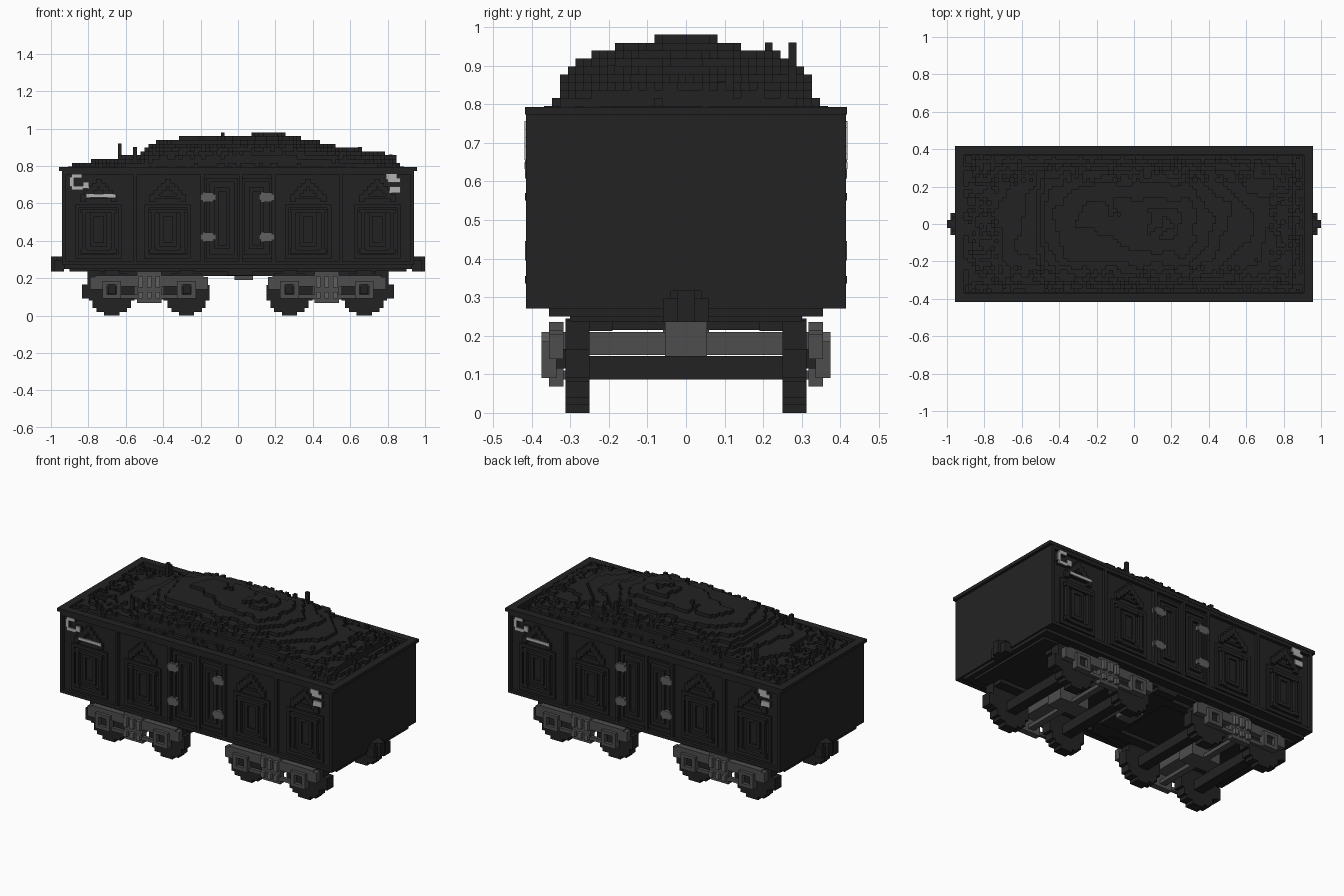
import bpy, bmesh, math, random
from mathutils import Vector, noise

random.seed(4)
if "Cube" in bpy.data.objects:
    bpy.data.objects.remove(bpy.data.objects["Cube"])

V = 2 / 98  # size of one block


def material(name, value):
    m = bpy.data.materials.new(name)
    m.use_nodes = True
    colour = (value, value, value, 1)
    m.diffuse_color = colour
    bsdf = m.node_tree.nodes["Principled BSDF"]
    bsdf.inputs["Base Color"].default_value = colour
    bsdf.inputs["Roughness"].default_value = 0.9
    return m


BLACK = material("soot black", 0.0165)
GREY = material("iron grey", 0.075)
STEEL = material("worn steel", 0.115)
PALE = material("faded paint", 0.45)


def finish(name, bm, mat):
    mesh = bpy.data.meshes.new(name)
    bm.to_mesh(mesh)
    bm.free()
    mesh.materials.append(mat)
    ob = bpy.data.objects.new(name, mesh)
    bpy.context.collection.objects.link(ob)
    return ob


def add_box(bm, x0, x1, y0, y1, z0, z1):
    verts = bmesh.ops.create_cube(bm, size=1)["verts"]
    size = Vector((abs(x1 - x0), abs(y1 - y0), abs(z1 - z0)))
    mid = Vector((x0 + x1, y0 + y1, z0 + z1)) / 2
    for v in verts:
        v.co = v.co * size + mid


def part(name, mat, boxes, turned=False):
    """One object from boxes; turned adds a copy rotated half a turn about z."""
    bm = bmesh.new()
    for x0, x1, y0, y1, z0, z1 in boxes:
        add_box(bm, x0, x1, y0, y1, z0, z1)
        if turned:
            add_box(bm, -x0, -x1, -y0, -y1, z0, z1)
    return finish(name, bm, mat)


def plate(x0, x1, z0, z1, out=0.415):
    """Box standing on the front wall."""
    return (x0, x1, -out, -0.39, z0, z1)


def frame(cx, cz, hw, hh, t, out):
    """Rectangular border standing on the front wall."""
    return [plate(cx - hw, cx + hw, cz + hh - t, cz + hh, out),
            plate(cx - hw, cx + hw, cz - hh, cz - hh + t, out),
            plate(cx - hw, cx - hw + t, cz - hh + t, cz + hh - t, out),
            plate(cx + hw - t, cx + hw, cz - hh + t, cz + hh - t, out)]


# Body tub and overhanging rim
part("body", BLACK, [(-0.94, 0.94, -0.395, 0.395, 0.27, 0.73),
                     (-0.94, -0.90, -0.395, 0.395, 0.73, 0.775),
                     (0.90, 0.94, -0.395, 0.395, 0.73, 0.775),
                     (-0.90, 0.90, -0.395, -0.37, 0.73, 0.775),
                     (-0.90, 0.90, 0.37, 0.395, 0.73, 0.775)])
part("rim", BLACK, [(-0.957, 0.957, -0.417, -0.37, 0.773, 0.793),
                    (-0.957, 0.957, 0.37, 0.417, 0.773, 0.793),
                    (-0.957, -0.91, -0.37, 0.37, 0.773, 0.793),
                    (0.91, 0.957, -0.37, 0.37, 0.773, 0.793)])

# Side posts and rails
posts = [plate(x - 0.01, x + 0.01, 0.27, 0.775) for x in (-0.93, -0.55, -0.19, 0.015, 0.19, 0.55, 0.93)]
posts += [plate(-0.94, 0.94, 0.27, 0.29), plate(-0.94, 0.94, 0.753, 0.775)]
part("side_posts", BLACK, posts, True)

# Four bays with nested frames, latches and a stepped gable
panels, latches = [], []
for cx in (-0.745, -0.375, 0.375, 0.745):
    panels += frame(cx, 0.45, 0.125, 0.145, V, 0.405)
    panels += frame(cx, 0.45, 0.088, 0.12, V, 0.415)
    panels += frame(cx, 0.46, 0.045, 0.09, V, 0.405)
    for k in range(5):
        for s in (-1, 1):
            panels.append(plate(cx + s * k * V - V / 2 - 0.005, cx + s * k * V + V / 2 + 0.005,
                                0.69 - k * V, 0.73 - k * V, 0.412))
    panels.append(plate(cx - 0.095, cx + 0.095, 0.625, 0.64, 0.405))
    for z in (0.345, 0.56):
        for s in (-1, 1):
            latches.append(plate(cx + s * 0.077 - 0.02, cx + s * 0.077 + 0.02, z - 0.01, z + 0.01, 0.417))
part("bay_panels", BLACK, panels, True)
part("bay_latches", BLACK, latches, True)

# Centre doors and hinges
doors = []
for cx in (-0.085, 0.1):
    doors += frame(cx, 0.52, 0.085, 0.215, V, 0.405)
    doors += frame(cx, 0.52, 0.04, 0.165, V, 0.412)
part("centre_doors", BLACK, doors, True)
hinges = []
for cx in (-0.16, 0.152):
    for z in (0.42, 0.632):
        hinges += [plate(cx - 0.04, cx + 0.04, z - 0.014, z + 0.014, 0.417),
                   plate(cx - 0.028, cx + 0.028, z - 0.025, z + 0.025, 0.417)]
part("hinges", STEEL, hinges, True)

# Worn paint patches on the side corners
spots = [(-0.89, -0.835, 0.735, 0.755), (-0.9, -0.878, 0.69, 0.74), (-0.89, -0.83, 0.672, 0.692),
         (-0.83, -0.797, 0.68, 0.715), (-0.81, -0.655, 0.632, 0.65),
         (0.79, 0.85, 0.728, 0.757), (0.80, 0.868, 0.712, 0.735), (0.81, 0.87, 0.656, 0.69)]
part("paint_patches", PALE, [(a, b, -0.418, -0.413, c, d) for a, b, c, d in spots], True)
part("patch_backing", BLACK, [plate(a, b, c, d, 0.413) for a, b, c, d in spots], True)


# Heap of coal as a stepped height field
def lookup(points, t):
    for (a, h), (b, g) in zip(points, points[1:]):
        if t <= b:
            return h + (g - h) * max(0, (t - a) / (b - a))
    return points[-1][1]


ALONG = [(-0.91, 0.78), (-0.86, 0.80), (-0.67, 0.84), (-0.53, 0.865), (-0.46, 0.92), (-0.36, 0.95),
         (0.05, 0.965), (0.28, 0.965), (0.36, 0.94), (0.50, 0.91), (0.65, 0.885), (0.84, 0.845), (0.86, 0.79), (0.91, 0.76)]
ACROSS = [(0, 1), (0.10, 0.97), (0.20, 0.87), (0.27, 0.72), (0.315, 0.52), (0.335, 0.24), (0.36, 0.08), (0.37, 0.03)]
NX, NY = 89, 36
heights = {}
for i in range(NX):
    for j in range(NY):
        x, y = (i + 0.5 - NX / 2) * V, (j + 0.5 - NY / 2) * V
        h = 0.755 + (lookup(ALONG, x) - 0.755) * lookup(ACROSS, abs(y))
        h += 0.012 * noise.noise(Vector((x * 9, y * 9, 1.7)))
        if abs(y) > 0.22 or abs(x) > 0.72:
            h += random.uniform(-0.014, 0.014)
        heights[i, j] = max(0.735, min(0.96, round(h / V) * V))
# a few tall lumps
for x, y, h in ((-0.64, 0.22, 0.92), (-0.64, 0.24, 0.90), (0.28, 0.28, 0.96), (0.24, 0.22, 0.96), (-0.56, -0.26, 0.90),
                (0.66, -0.2, 0.90), (0.10, 0.02, 0.98), (-0.08, 0.05, 0.98), (0.82, 0.1, 0.86)):
    heights[int(x / V + NX / 2), int(y / V + NY / 2)] = h
for i in range(NX):
    for j in range(NY):
        x, y = (i + 0.5 - NX / 2) * V, (j + 0.5 - NY / 2) * V
        if 0.08 < x < 0.25 and abs(y) < 0.09 and noise.noise(Vector((x * 14, y * 14, 5))) > -0.1:
            heights[i, j] = 0.98

bm = bmesh.new()
for (i, j), h in heights.items():
    x0, y0 = (i - NX / 2) * V, (j - NY / 2) * V
    c = [(x0, y0), (x0 + V, y0), (x0 + V, y0 + V), (x0, y0 + V)]
    bm.faces.new([bm.verts.new((*p, h)) for p in c])
    for k, (di, dj) in enumerate(((0, -1), (1, 0), (0, 1), (-1, 0))):
        g = heights.get((i + di, j + dj), 0.725)
        if g < h - 0.001:
            a, b = c[k], c[(k + 1) % 4]
            bm.faces.new([bm.verts.new(p) for p in ((*a, g), (*b, g), (*b, h), (*a, h))])
finish("coal_heap", bm, BLACK)

# Underframe, end couplers and hanging box
part("underframe", BLACK, [(-0.93, 0.93, -0.355, 0.355, 0.25, 0.275), (-0.9, 0.9, -0.30, 0.30, 0.235, 0.252),
                           (-0.8, 0.8, -0.25, -0.19, 0.212, 0.24), (-0.8, 0.8, 0.19, 0.25, 0.212, 0.24)])
part("couplers", BLACK, [(0.93, 0.98, -0.06, 0.06, 0.235, 0.297), (0.93, 0.97, -0.04, 0.04, 0.297, 0.317),
                         (0.97, 1.0, -0.022, 0.022, 0.235, 0.317)], True)
part("hanging_box", BLACK, [(-0.06, 0.08, -0.3, 0.3, 0.215, 0.24)])
part("hanging_box_foot", GREY, [(-0.02, 0.08, -0.06, 0.06, 0.19, 0.217)])

# Two bogies with stepped wheels, axles, cross beams and side frames
wheels, axles, beams, frames, bosses, hubs, brakes = [], [], [], [], [], [], []
R, WZ = 0.122, 0.122
for cx in (-0.475, 0.475):
    out = -1 if cx < 0 else 1
    for wx in (cx - 0.2, cx + 0.2):
        axles.append((wx - 0.032, wx + 0.032, -0.31, 0.31, 0.087, 0.148))
        for s in (-1, 1):
            for k in range(-6, 6):
                x = (k + 0.5) * V
                half = max(2, round(math.sqrt(max(0, R * R - x * x)) / V)) * V
                wheels.append((wx + k * V, wx + (k + 1) * V, s * 0.25, s * 0.312, max(0, WZ - half), min(0.25, WZ + half)))
            hubs.append((wx - 0.02, wx + 0.02, s * 0.31, s * 0.36, 0.115, 0.165))
            # axle box border
            for a, b, c, d in ((-0.05, 0.05, 0.165, 0.185), (-0.05, 0.05, 0.09, 0.112),
                               (-0.05, -0.025, 0.1, 0.18), (0.025, 0.05, 0.1, 0.18)):
                frames.append((wx + a, wx + b, s * 0.335, s * 0.375, c, d))
    for s in (-1, 1):
        brakes.append((cx + out * 0.31, cx + out * 0.358, s * 0.25, s * 0.312, 0.09, 0.165))
        brakes.append((cx + out * 0.26, cx + out * 0.33, s * 0.25, s * 0.312, 0.165, 0.24))
        frames += [(cx - 0.29, cx + 0.29, s * 0.318, s * 0.355, 0.155, 0.213),
                   (cx - 0.315, cx - 0.24, s * 0.318, s * 0.355, 0.14, 0.205),
                   (cx + 0.24, cx + 0.315, s * 0.318, s * 0.355, 0.14, 0.205),
                   (cx - 0.15, cx + 0.15, s * 0.335, s * 0.355, 0.09, 0.112),
                   (cx - 0.065, cx + 0.065, s * 0.318, s * 0.355, 0.068, 0.235)]
        # springs and bolts
        for k in (-1, 0, 1):
            bosses += [(cx + k * 0.045 - 0.012, cx + k * 0.045 + 0.012, s * 0.35, s * 0.375, 0.15, 0.21),
                       (cx + k * 0.045 - 0.012, cx + k * 0.045 + 0.012, s * 0.35, s * 0.375, 0.09, 0.125)]
    beams += [(cx - 0.05, cx + 0.05, -0.32, 0.32, 0.15, 0.21),
              (cx - 0.1, cx + 0.1, -0.055, 0.055, 0.087, 0.237),
              (cx - 0.02, cx + 0.02, -0.33, 0.33, 0.087, 0.11)]
part("wheels", BLACK, wheels)
part("axles", BLACK, axles)
part("axle_ends", BLACK, hubs)
part("brake_blocks", BLACK, brakes)
part("bogie_cross_beams", GREY, beams)
part("bogie_side_frames", GREY, frames)
part("bogie_springs", STEEL, bosses)
